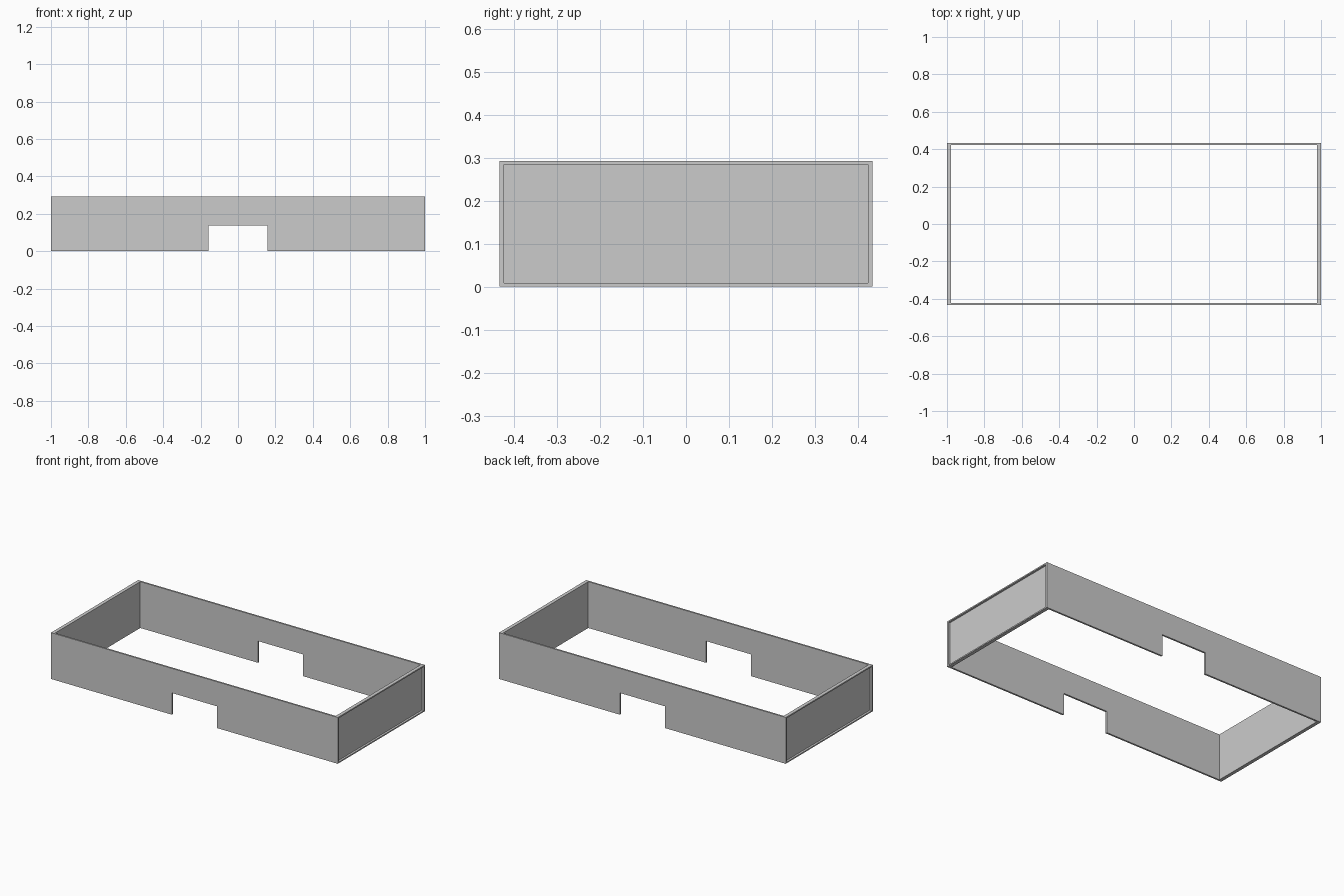
import bpy, bmesh

if "Cube" in bpy.data.objects:
    bpy.data.objects.remove(bpy.data.objects["Cube"])

L, W, H = 1.0, 0.434, 0.292      # half length, half width, height
T_SIDE, T_END = 0.011, 0.022     # wall thicknesses
RIM_Z, RECESS = 0.008, 0.013     # end-panel rim and recess depth
NOTCH_X, NOTCH_Z = 0.157, 0.137


def prism(name, profile, to_a, to_b, holes=None):
    """Extrude a closed profile between two mapped planes."""
    bm = bmesh.new()
    a = [bm.verts.new(to_a(*p)) for p in profile]
    b = [bm.verts.new(to_b(*p)) for p in profile]
    n = len(profile)
    bm.faces.new(a)
    bm.faces.new(b[::-1])
    for i in range(n):
        j = (i + 1) % n
        bm.faces.new((a[j], a[i], b[i], b[j]))
    bmesh.ops.recalc_face_normals(bm, faces=bm.faces)
    return finish(name, bm)


def finish(name, bm):
    mesh = bpy.data.meshes.new(name)
    bm.to_mesh(mesh)
    bm.free()
    obj = bpy.data.objects.new(name, mesh)
    bpy.context.collection.objects.link(obj)
    return obj


# Long walls with a rectangular notch at the bottom centre
wall = [(-L, 0), (-NOTCH_X, 0), (-NOTCH_X, NOTCH_Z), (NOTCH_X, NOTCH_Z),
        (NOTCH_X, 0), (L, 0), (L, H), (-L, H)]
for name, s in (("front_wall", -1), ("back_wall", 1)):
    prism(name, wall,
          lambda x, z: (x, s * W, z),
          lambda x, z: (x, s * (W - T_SIDE), z))

# End walls: recessed panel between the long walls, with top and bottom lips
x0, x1, x2 = L - T_END, L - RECESS, L
end = [(x0, 0), (x2, 0), (x2, RIM_Z), (x1, RIM_Z),
       (x1, H - RIM_Z), (x2, H - RIM_Z), (x2, H), (x0, H)]
for name, s in (("left_end", -1), ("right_end", 1)):
    prism(name, end,
          lambda x, z: (s * x, -W + T_SIDE, z),
          lambda x, z: (s * x, W - T_SIDE, z))
